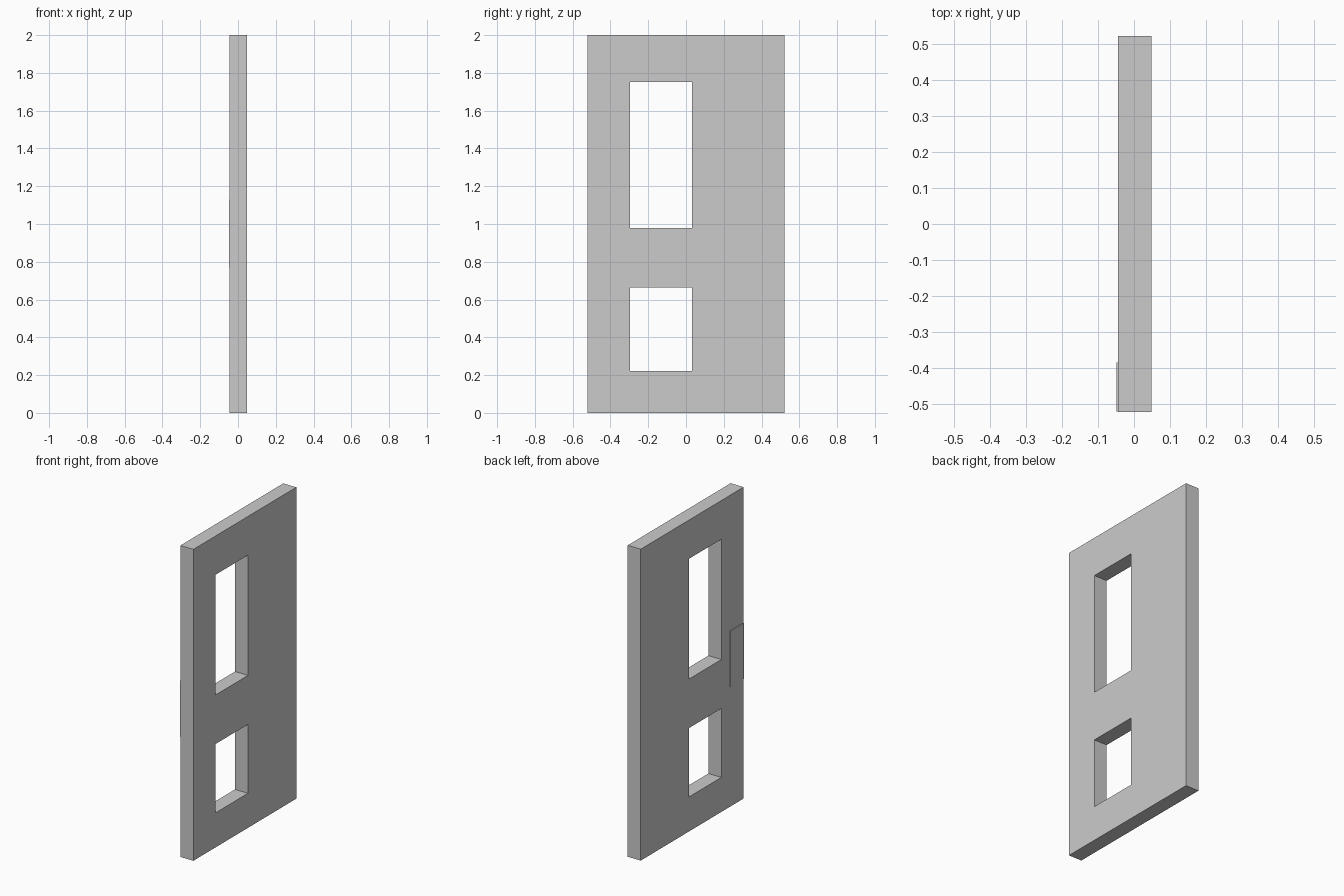
import bpy, bmesh

if "Cube" in bpy.data.objects:
    bpy.data.objects.remove(bpy.data.objects["Cube"])

X0, X1 = -0.044, 0.0485          # slab faces
YS = [-0.522, -0.296, 0.032, 0.522]
ZS = [0.0, 0.222, 0.664, 0.979, 1.751, 2.0]
OPENINGS = {(1, 1), (1, 3)}      # (column, row) cells left open


def add_object(name, bm):
    bmesh.ops.recalc_face_normals(bm, faces=bm.faces)
    mesh = bpy.data.meshes.new(name)
    bm.to_mesh(mesh)
    bm.free()
    obj = bpy.data.objects.new(name, mesh)
    bpy.context.collection.objects.link(obj)
    return obj


# Door slab: grid of cells with two openings, extruded to thickness
bm = bmesh.new()
grid = [[bm.verts.new((X0, y, z)) for z in ZS] for y in YS]
for i in range(len(YS) - 1):
    for j in range(len(ZS) - 1):
        if (i, j) not in OPENINGS:
            bm.faces.new((grid[i][j], grid[i + 1][j], grid[i + 1][j + 1], grid[i][j + 1]))
ext = bmesh.ops.extrude_face_region(bm, geom=bm.faces[:], use_keep_orig=True)
moved = [v for v in ext["geom"] if isinstance(v, bmesh.types.BMVert)]
bmesh.ops.translate(bm, verts=moved, vec=(X1 - X0, 0, 0))
add_object("door_slab", bm)

# Thin push plate on the back face, by the free edge
lo, hi = (-0.0485, -0.52, 0.77), (X0, -0.384, 1.13)
bm = bmesh.new()
bmesh.ops.create_cube(bm, size=1)
for v in bm.verts:
    v.co = [(a + b) / 2 + c * (b - a) for a, b, c in zip(lo, hi, v.co)]
add_object("push_plate", bm)
